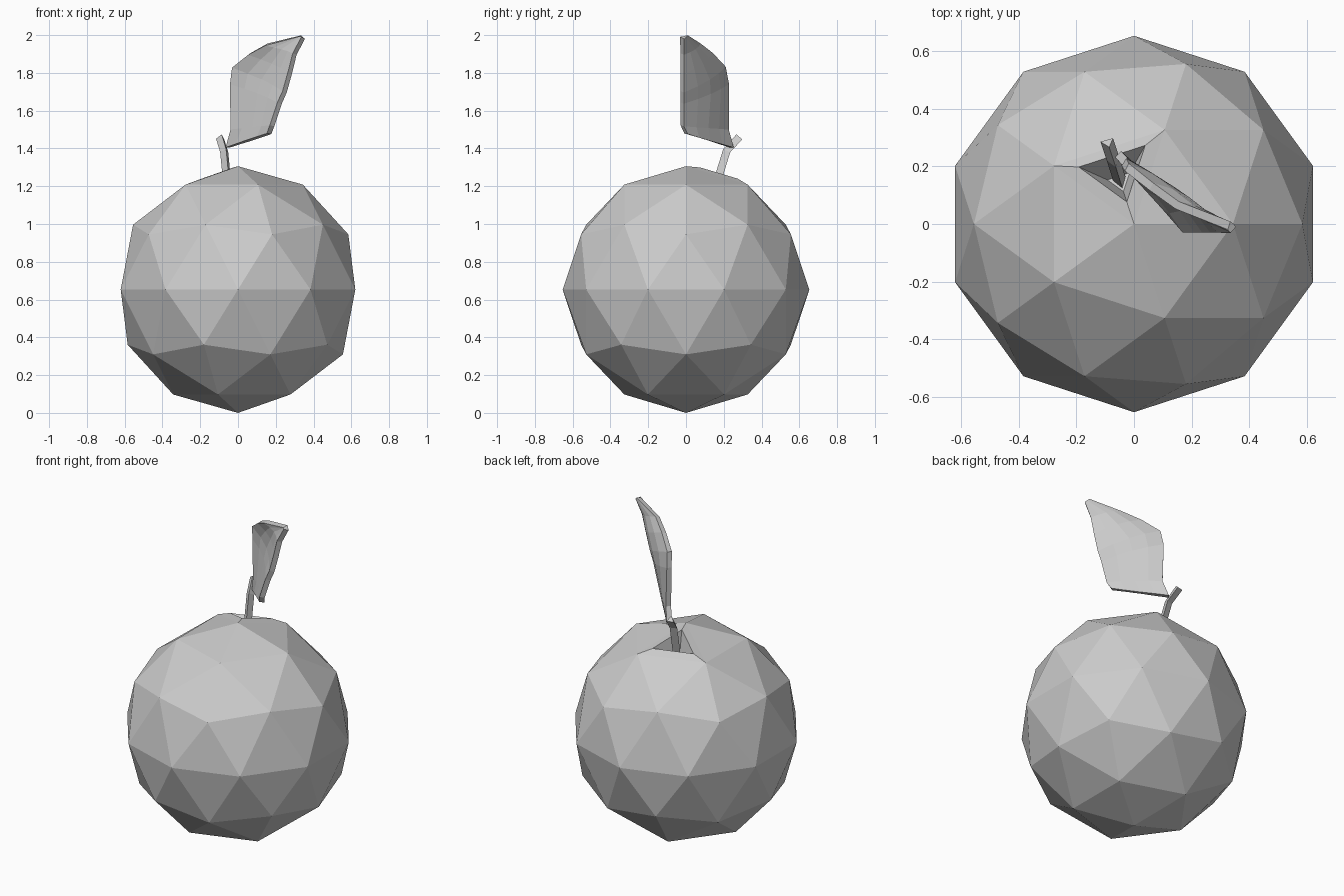
import bpy, bmesh, math
from mathutils import Vector

if "Cube" in bpy.data.objects:
    bpy.data.objects.remove(bpy.data.objects["Cube"])

R = 0.653


def add_object(name, bm):
    bmesh.ops.recalc_face_normals(bm, faces=bm.faces)
    mesh = bpy.data.meshes.new(name)
    bm.to_mesh(mesh)
    bm.free()
    obj = bpy.data.objects.new(name, mesh)
    bpy.context.collection.objects.link(obj)
    return obj


def loft(bm, rows, closed=False):
    """Join rows of points with quads."""
    grid = [[bm.verts.new(p) for p in row] for row in rows]
    n = len(grid[0])
    for a, b in zip(grid, grid[1:]):
        for i in range(n if closed else n - 1):
            j = (i + 1) % n
            bm.faces.new((a[i], a[j], b[j], b[i]))
    return grid


# Fruit: faceted ball with a raised rim and a pit in one top face
bm = bmesh.new()
bmesh.ops.create_icosphere(bm, subdivisions=2, radius=R)
bmesh.ops.translate(bm, verts=bm.verts, vec=(0, 0, R))
target = Vector((-0.057, 0.175, 1.245))
face = min(bm.faces, key=lambda f: (f.calc_center_median() - target).length)
corners = [v.co.copy() for v in face.verts]
old = list(face.verts)
center, normal = face.calc_center_median(), face.normal.copy()
bm.faces.remove(face)
for scale, lift in ((0.6, 0.02), (0.2, -0.09)):
    new = [bm.verts.new(center + (c - center) * scale + normal * lift) for c in corners]
    for i in range(3):
        j = (i + 1) % 3
        bm.faces.new((old[i], old[j], new[j], new[i]))
    old = new
bm.faces.new(old)
add_object("fruit", bm)

# Stem: three-sided, rising from the pit and bending back
bm = bmesh.new()
path = [(center - normal * 0.092, normal),
        (Vector((-0.07, 0.218, 1.385)), Vector((-0.12, 0.45, 0.9))),
        (Vector((-0.092, 0.284, 1.457)), Vector((-0.15, 0.7, 0.75)))]
rows = []
for p, axis in path:
    turn = normal.rotation_difference(axis.normalized())
    rows.append([p + turn @ ((c - center).normalized() * 0.025) for c in corners])
rings = loft(bm, rows, closed=True)
bm.faces.new(rings[0])
bm.faces.new(rings[-1])
add_object("stem", bm)

# Leaf: surface between its two edges, bowed, with thickness
back_edge = [(-0.055, 0.242, 1.405), (-0.03, 0.215, 1.5), (-0.035, 0.215, 1.74),
             (-0.025, 0.197, 1.83), (0.06, 0.13, 1.9), (0.15, 0.065, 1.95), (0.33, -0.005, 1.996)]
front_edge = [(0.165, 0.0, 1.478), (0.18, -0.02, 1.52), (0.22, -0.02, 1.64),
              (0.247, -0.02, 1.7), (0.275, -0.02, 1.8), (0.3, -0.02, 1.9), (0.345, -0.02, 1.985)]
bow = (0, 0.015, 0.03, 0.035, 0.03, 0.02, 0)
rows = []
for a, b, d in zip(back_edge, front_edge, bow):
    rows.append([Vector(a).lerp(Vector(b), t / 4)
                 + Vector((0.65, 0.75, 0)) * d * math.sin(math.pi * t / 4) for t in range(5)])
bm = bmesh.new()
loft(bm, rows)
leaf = add_object("leaf", bm)
mod = leaf.modifiers.new("thickness", 'SOLIDIFY')
mod.thickness = 0.03
mod.offset = 0
